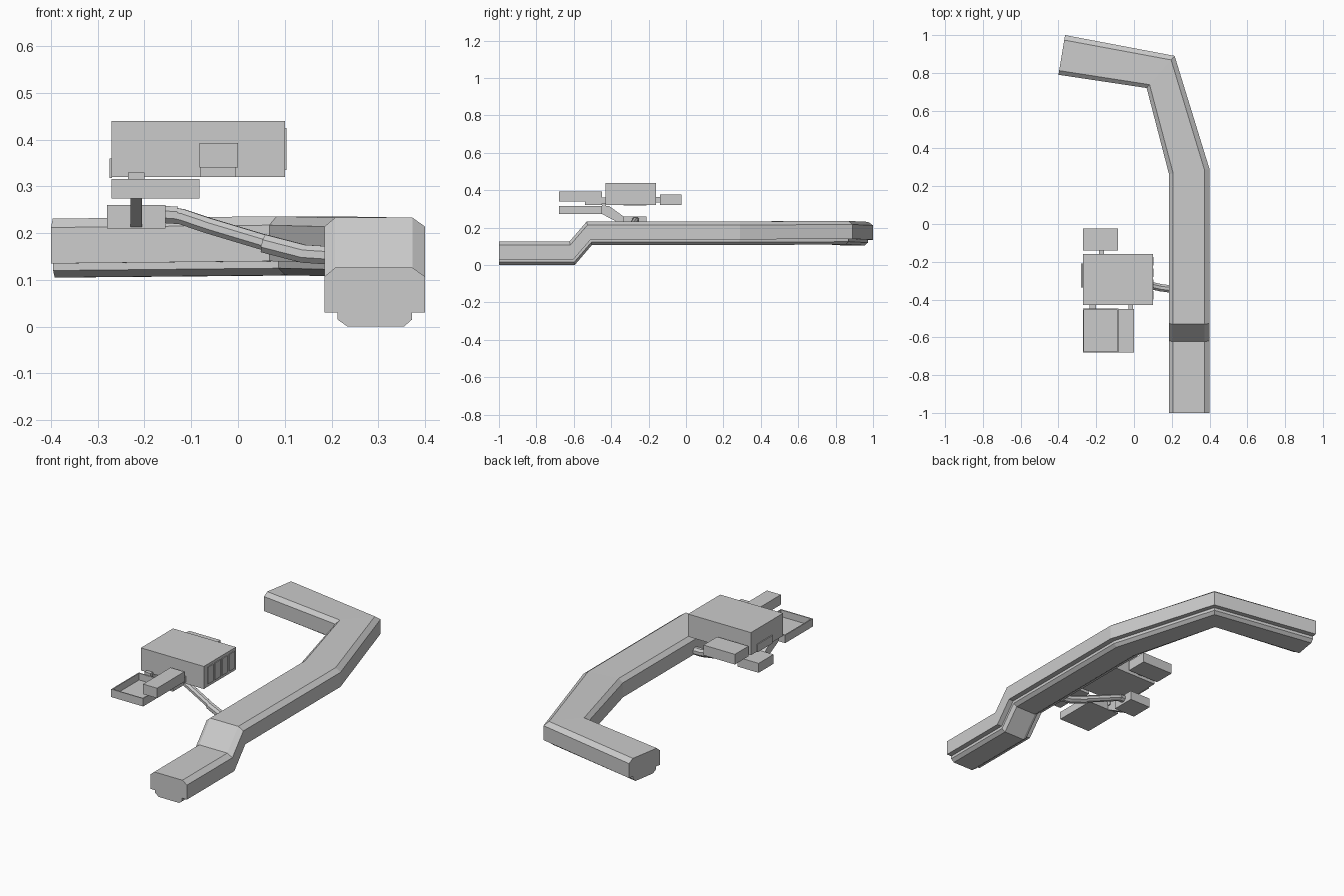
import bpy, bmesh, math
from mathutils import Vector

if "Cube" in bpy.data.objects:
    bpy.data.objects.remove(bpy.data.objects["Cube"])

grey = bpy.data.materials.new("plain_grey")
grey.diffuse_color = (0.6, 0.6, 0.6, 1)
grey.use_nodes = True
grey.node_tree.nodes["Principled BSDF"].inputs["Base Color"].default_value = grey.diffuse_color


def finish(name, bm):
    bmesh.ops.recalc_face_normals(bm, faces=bm.faces)
    me = bpy.data.meshes.new(name)
    bm.to_mesh(me)
    bm.free()
    me.materials.append(grey)
    ob = bpy.data.objects.new(name, me)
    bpy.context.collection.objects.link(ob)
    return ob


def loft(name, rings):
    """Skin a list of equal-length closed rings and cap both ends."""
    bm = bmesh.new()
    vs = [[bm.verts.new(p) for p in r] for r in rings]
    n = len(rings[0])
    for a, b in zip(vs, vs[1:]):
        for i in range(n):
            j = (i + 1) % n
            bm.faces.new((a[i], a[j], b[j], b[i]))
    bm.faces.new(vs[0])
    bm.faces.new(vs[-1][::-1])
    return finish(name, bm)


def box(name, x0, x1, y0, y1, z0, z1):
    return loft(name, [[(x0, y0, z), (x1, y0, z), (x1, y1, z), (x0, y1, z)]
                       for z in (z0, z1)])


def pipe(name, pts, r, sides=8):
    pts = [Vector(p) for p in pts]
    rings = []
    for i, p in enumerate(pts):
        d = (pts[min(i + 1, len(pts) - 1)] - pts[max(i - 1, 0)]).normalized()
        s = d.cross(Vector((0, 0, 1))).normalized()
        u = s.cross(d)
        rings.append([p + (s * math.cos(a) + u * math.sin(a)) * r
                      for a in (math.tau * (k + 0.5) / sides for k in range(sides))])
    return loft(name, rings)


# Long bent duct: profile is (fraction across, height)
profile = [(0, .03), (0, .107), (.105, .126), (.875, .126), (1, .107), (1, .03),
           (.87, .03), (.87, .015), (.79, 0), (.23, 0), (.13, .015), (.13, .03)]
# inner point, outer point, lift, lean of the ring in y
path = [((.185, -1), (.4, -1), 0, 0),
        ((.185, -.595), (.4, -.595), 0, -.22),
        ((.185, -.503), (.4, -.503), .107, -.22),
        ((.185, .265), (.4, .29), .107, 0),
        ((.067, .72), (.215, .89), .11, 0),
        ((-.4, .79), (-.365, 1.0), .105, 0)]
rings = []
for inner, outer, lift, lean in path:
    a, b = Vector(inner), Vector(outer)
    ring = []
    for t, h in profile:
        p = a.lerp(b, t)
        ring.append((p.x, p.y + lean * h, h + lift))
    rings.append(ring)
loft("bent_duct", rings)

# Main cabinet with upright panels on its right side and one on the left
box("cabinet", -.27, .1, -.43, -.16, .32, .44)
for i in range(4):
    y = -.40 + i * .06
    box(f"side_panel_{i + 1}", .099, .104, y, y + .045, .335, .425)
box("left_panel", -.275, -.269, -.335, -.21, .318, .36)

# Rear box joined to the cabinet by a short neck
box("rear_box", -.27, -.085, -.14, -.025, .322, .376)
box("rear_neck", -.185, -.16, -.162, -.138, .335, .365)

# Open tray in front
tx0, tx1, ty0, ty1, tz0, tz1, w = -.27, -.082, -.68, -.448, .274, .316, .006
box("tray_floor", tx0, tx1, ty0, ty1, tz0, tz0 + w)
box("tray_wall_left", tx0, tx0 + w, ty0, ty1, tz0, tz1)
box("tray_wall_right", tx1 - w, tx1, ty0, ty1, tz0, tz1)
box("tray_wall_front", tx0 + w, tx1 - w, ty0, ty0 + w, tz0, tz1)
box("tray_wall_back", tx0 + w, tx1 - w, ty1 - w, ty1, tz0, tz1)
box("tray_neck", -.235, -.2, -.45, -.428, .295, .33)

# Raised box beside the tray, on a small ledge
box("side_box", -.082, 0, -.68, -.45, .34, .393)
box("side_ledge", -.08, -.005, -.54, -.45, .32, .341)
box("side_neck", -.03, -.005, -.452, -.428, .33, .36)

# Base block and the sloping bracket that carries the tray
box("base_block", -.28, -.155, -.335, -.21, .21, .26)
side = [(-.455, .315), (-.41, .315), (-.33, .257), (-.33, .21), (-.455, .276)]
loft("tray_bracket", [[(x, y, z) for y, z in side] for x in (-.23, -.205)])

# Jointed arm from the base to the duct
pipe("arm_joint", [(-.16, -.27, .24), (-.13, -.27, .238)], .02)
pipe("arm_upper", [(-.15, -.27, .24), (-.12, -.272, .235), (-.06, -.285, .215),
                   (.07, -.32, .176)], .018)
pipe("arm_lower", [(.055, -.318, .178), (.14, -.337, .156), (.2, -.345, .152)], .021)
